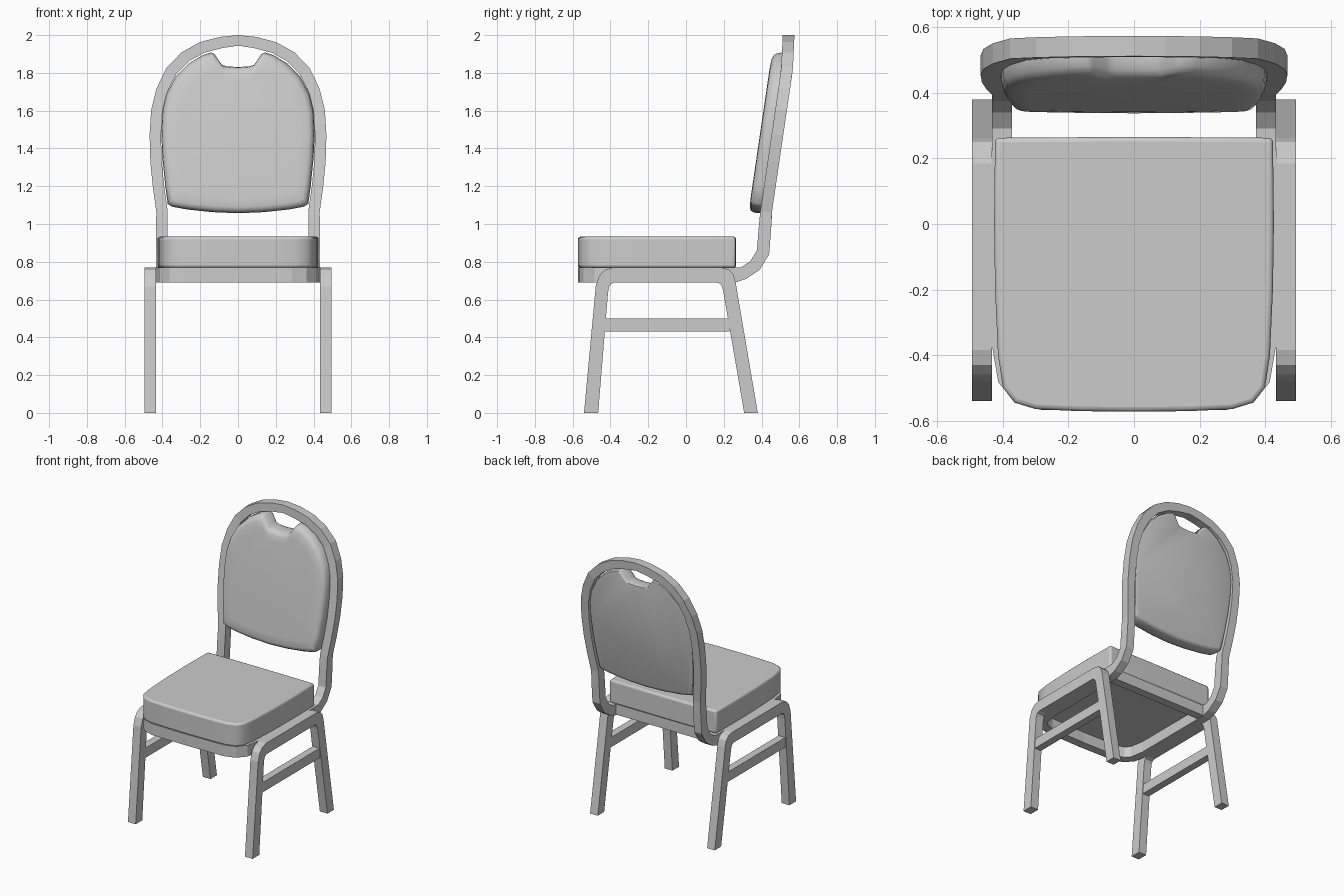
import bpy, bmesh, math
from mathutils import Vector

if "Cube" in bpy.data.objects:
    bpy.data.objects.remove(bpy.data.objects["Cube"])


def make(name, verts, faces, mirror=False, bevel=0, smooth=0):
    mesh = bpy.data.meshes.new(name)
    mesh.from_pydata([tuple(v) for v in verts], [], faces)
    bm = bmesh.new()
    bm.from_mesh(mesh)
    bmesh.ops.recalc_face_normals(bm, faces=bm.faces)
    bm.to_mesh(mesh)
    bm.free()
    ob = bpy.data.objects.new(name, mesh)
    bpy.context.collection.objects.link(ob)
    if mirror:
        ob.modifiers.new("Mirror", 'MIRROR')
    if bevel:
        b = ob.modifiers.new("Bevel", 'BEVEL')
        b.width, b.segments = bevel, 3
        b.limit_method, b.angle_limit = 'ANGLE', math.radians(50)
    if smooth:
        bpy.ops.object.select_all(action='DESELECT')
        ob.select_set(True)
        bpy.context.view_layer.objects.active = ob
        bpy.ops.object.shade_smooth_by_angle(angle=math.radians(smooth))
    return ob


def loft(name, rings, caps=True, **kw):
    """Join equal rings of points with quads."""
    n = len(rings[0])
    verts = [p for r in rings for p in r]
    faces = [(i * n + j, i * n + (j + 1) % n, (i + 1) * n + (j + 1) % n, (i + 1) * n + j)
             for i in range(len(rings) - 1) for j in range(n)]
    if caps:
        faces += [tuple(range(n)), tuple(range(len(verts) - n, len(verts)))]
    return make(name, verts, faces, **kw)


def box(name, x0, x1, y0, y1, z0, z1, **kw):
    return loft(name, [[(x0, y0, z), (x1, y0, z), (x1, y1, z), (x0, y1, z)] for z in (z0, z1)], **kw)


def offset(path, h):
    """Mitred left and right offsets of a 2D path."""
    out = []
    P = [Vector(p) for p in path]
    for i, p in enumerate(P):
        a = (p - P[i - 1]).normalized() if i else None
        b = (P[i + 1] - p).normalized() if i < len(P) - 1 else None
        a, b = a or b, b or a
        t = (a + b).normalized()
        k = h / max(t.dot(a), 0.5)
        n = Vector((t.y, -t.x)) * k
        out.append((p + n, p - n))
    return out


def back_y(z):
    """Centre depth of the leaning back at height z."""
    return 0.422 + (z - 1.05) * 0.147 if z < 1.82 else 0.535 + (z - 1.82) * 0.045


# Continuous seat rail and back hoop (right half, mirrored)
rings = []
rail = [(0, -0.542), (0.28, -0.536), (0.345, -0.515), (0.385, -0.47), (0.404, -0.36), (0.404, 0.2)]
for o, i in offset(rail, 0.031):
    rings.append([(max(p.x, 0), p.y, z) for p, z in ((o, .69), (o, .77), (i, .77), (i, .69))])
bend = [(0.255, 0.73), (0.305, 0.74), (0.365, 0.78), (0.408, 0.85), (0.418, 0.98)]
for k, (o, i) in enumerate(offset(bend, 0.033)):
    if k == 0:
        o, i = Vector((0.26, 0.69)), Vector((0.255, 0.77))
    rings.append([(0.433, *o), (0.433, *i), (0.373, *i), (0.373, *o)])
arch = [(0.403, 1.07), (0.421, 1.2), (0.434, 1.33), (0.438, 1.47), (0.43, 1.6), (0.402, 1.71),
        (0.353, 1.81), (0.28, 1.885), (0.19, 1.935), (0.09, 1.961), (0, 1.972)]
for k, (o, i) in enumerate(offset(arch, 0.03)):
    if k == len(arch) - 1:
        o, i = Vector((0, 2.0)), Vector((0, 1.944))
    rings.append([(p.x, back_y(p.y) + d, p.y)
                  for p, d in ((o, .031), (o, -.031), (i, -.031), (i, .031))])
loft("seat_rail_and_back_hoop", rings, caps=False, mirror=True)

# Rear cross rail under the seat
box("rear_cross_rail", -0.375, 0.375, 0.2, 0.26, 0.695, 0.77)

# Leg frames: bent tube on each side
outer = [(-0.54, 0), (-0.478, 0.67), (-0.46, 0.725), (-0.43, 0.757), (-0.385, 0.77),
         (0.185, 0.77), (0.225, 0.76), (0.25, 0.735), (0.262, 0.695), (0.38, 0)]
inner = [(-0.465, 0), (-0.413, 0.635), (-0.408, 0.665), (-0.398, 0.682), (-0.38, 0.69),
         (0.163, 0.69), (0.18, 0.684), (0.19, 0.67), (0.197, 0.645), (0.308, 0)]
loft("leg_frames", [[(0.433, *o), (0.494, *o), (0.494, *i), (0.433, *i)]
                    for o, i in zip(outer, inner)], mirror=True)

# Side stretchers
box("side_stretchers", 0.437, 0.49, -0.43, 0.23, 0.43, 0.5, mirror=True)


def both(half):
    """Complete an outline from its right half."""
    return half + [(-x, v) for x, v in reversed(half) if x > 0]


# Seat cushion
seat = both([(0, -0.573), (0.17, -0.571), (0.3, -0.565), (0.365, -0.545), (0.4, -0.5), (0.415, -0.4),
             (0.424, -0.2), (0.427, 0.0), (0.424, 0.263), (0, 0.266)])
loft("seat_cushion", [[(x, y, z) for x, y in seat] for z in (0.768, 0.933)], bevel=0.014, smooth=40)

# Padded backrest with hand-hold notch: stacked outlines from rear to front
pad = both([(0, 1.057), (0.14, 1.063), (0.27, 1.077), (0.35, 1.092), (0.372, 1.107), (0.385, 1.2),
            (0.4, 1.35), (0.406, 1.48), (0.4, 1.6), (0.378, 1.69), (0.33, 1.78), (0.26, 1.85),
            (0.19, 1.893), (0.145, 1.908), (0.125, 1.9), (0.085, 1.842), (0.06, 1.835), (0, 1.831)])
layers = [(0.95, 0.024), (0.985, 0.02), (1.0, 0.005), (1.0, -0.04), (0.99, -0.065),
          (0.965, -0.082), (0.92, -0.09), (0.8, -0.093)]
rings = []
for s, d in layers:
    ring = []
    for x, z in pad:
        zz = 1.47 + (z - 1.47) * s
        ring.append((x * s, 0.422 + (zz - 1.05) * 0.147 + d, zz))
    rings.append(ring)
loft("backrest_pad", rings, smooth=50)
